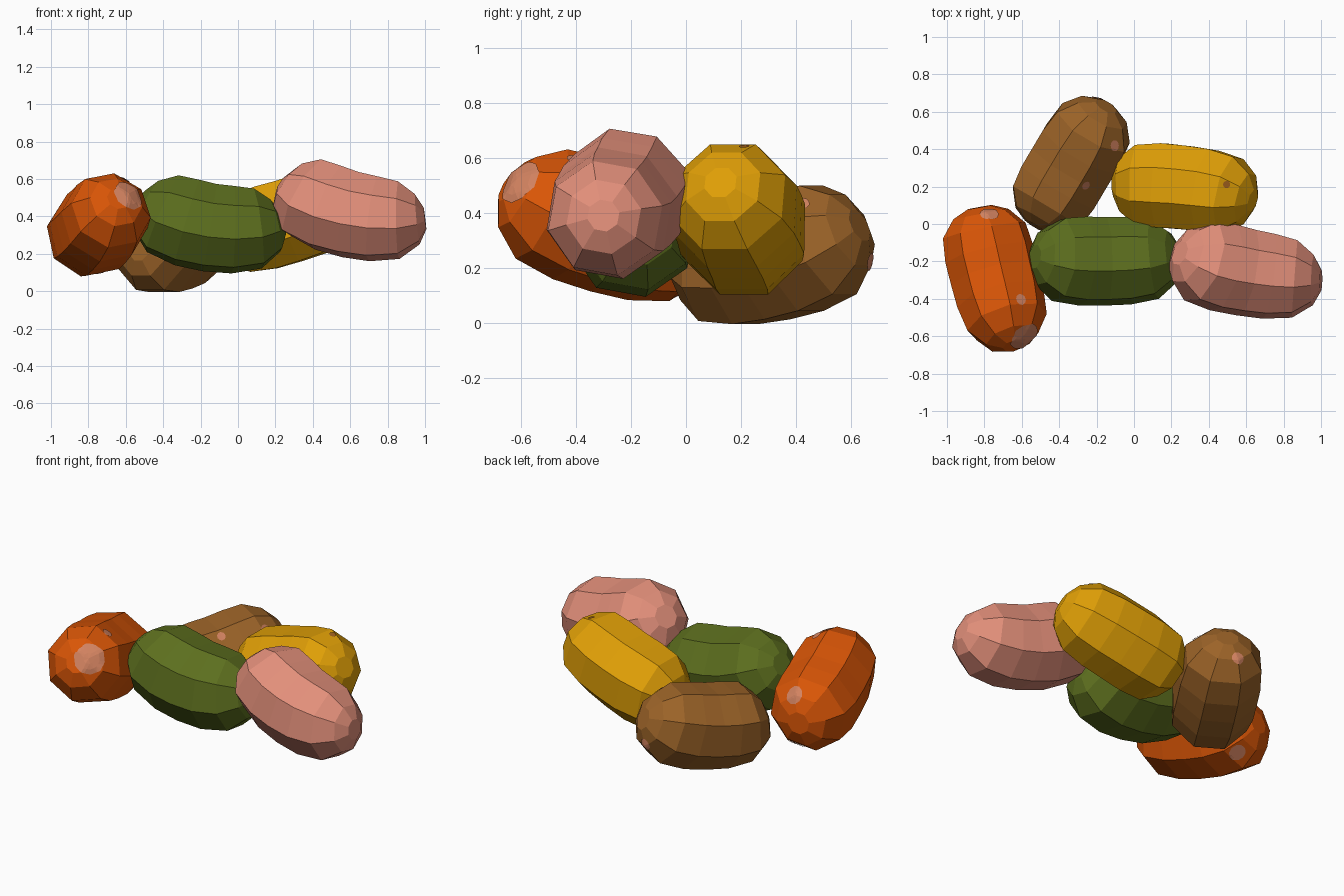
import bpy, bmesh, math
from mathutils import Vector, Matrix
from mathutils.bvhtree import BVHTree

if "Cube" in bpy.data.objects:
    bpy.data.objects.remove(bpy.data.objects["Cube"], do_unlink=True)

SIDES = 8
# position along the bean and ring radius, first half; mirrored for the second
HALF = [(0.0, 0.065), (0.05, 0.15), (0.17, 0.226), (0.34, 0.243)]
PROFILE = HALF + [(0.5, 0.243)] + [(1 - t, r) for t, r in reversed(HALF)]


def material(name, rgb):
    m = bpy.data.materials.new(name)
    m.use_nodes = True
    m.diffuse_color = (*rgb, 1)
    bsdf = m.node_tree.nodes["Principled BSDF"]
    bsdf.inputs["Base Color"].default_value = (*rgb, 1)
    bsdf.inputs["Roughness"].default_value = 0.6
    return m


def add_object(name, bm, mat):
    mesh = bpy.data.meshes.new(name)
    bm.to_mesh(mesh)
    mesh.materials.append(mat)
    ob = bpy.data.objects.new(name, mesh)
    bpy.context.collection.objects.link(ob)
    return ob


def bean(name, start, middle, end, mat, roll=0.0, taper=0.0, spots=(), spot_mat=None):
    """Bent faceted capsule through three points, with thin spots on its skin."""
    a, m, b = Vector(start), Vector(middle), Vector(end)
    ctrl = 2 * m - (a + b) / 2
    bm = bmesh.new()
    rings = []
    for t, r in PROFILE:
        c = a * (1 - t) ** 2 + ctrl * 2 * t * (1 - t) + b * t * t
        along = ((ctrl - a) * (1 - t) + (b - ctrl) * t).normalized()
        side = along.cross(Vector((0, 0, 1))).normalized()
        up = side.cross(along)
        r *= 1 - taper * (t - 0.4)
        ring = []
        for i in range(SIDES):
            ang = 2 * math.pi * (i + 0.5) / SIDES + roll
            ring.append(bm.verts.new(c + r * (side * math.cos(ang) + up * math.sin(ang))))
        rings.append(ring)
    for r0, r1 in zip(rings, rings[1:]):
        for i in range(SIDES):
            j = (i + 1) % SIDES
            bm.faces.new((r0[i], r0[j], r1[j], r1[i]))
    bm.faces.new(rings[0])
    bm.faces.new(rings[-1])
    bmesh.ops.recalc_face_normals(bm, faces=bm.faces)
    add_object(name, bm, mat)

    # spots: small discs laid onto the skin
    tree = BVHTree.FromBMesh(bm)
    for n, (seed, radius) in enumerate(spots):
        p, normal, _, _ = tree.find_nearest(Vector(seed))
        place = Matrix.Translation(p) @ normal.to_track_quat('Z', 'Y').to_matrix().to_4x4()
        disc = bmesh.new()
        bmesh.ops.create_circle(disc, cap_ends=True, cap_tris=True, segments=10,
                                radius=radius, matrix=place)
        bmesh.ops.subdivide_edges(disc, edges=disc.edges[:], cuts=2, use_grid_fill=True)
        for v in disc.verts:
            q, qn, _, _ = tree.find_nearest(v.co)
            v.co = q + qn * 0.005
        disc.normal_update()
        for f in disc.faces:
            if f.normal.dot(normal) < 0:
                f.normal_flip()
        add_object(f"{name}_spot_{n + 1}", disc, spot_mat)
        disc.free()
    bm.free()


orange = material("orange", (0.70, 0.092, 0.002))
green = material("olive green", (0.108, 0.157, 0.013))
yellow = material("golden yellow", (0.74, 0.345, 0.002))
pink = material("salmon pink", (0.76, 0.275, 0.195))
brown = material("brown", (0.33, 0.125, 0.021))
spot = material("pale spot", (0.66, 0.23, 0.12))
rust = material("rust spot", (0.36, 0.12, 0.012))

bean("pink_bean", (0.245, -0.155, 0.575), (0.6, -0.26, 0.41), (1.0, -0.3, 0.39), pink,
     roll=0.18, taper=0.14)
bean("green_bean", (-0.53, -0.175, 0.48), (-0.15, -0.2, 0.34), (0.24, -0.17, 0.36), green,
     roll=0.18, taper=0.06)
bean("yellow_bean", (-0.11, 0.21, 0.285), (0.27, 0.195, 0.375), (0.635, 0.125, 0.51), yellow,
     taper=0.06, spots=[((0.5, 0.21, 0.66), 0.02)], spot_mat=rust)
bean("orange_bean", (-0.825, 0.09, 0.30), (-0.745, -0.28, 0.345), (-0.64, -0.65, 0.495), orange,
     roll=-0.2, taper=0.06,
     spots=[((-0.6, -0.6, 0.51), 0.095), ((-0.78, 0.05, 0.44), 0.055),
            ((-0.6, -0.4, 0.6), 0.03), ((-0.75, 0.0, 0.12), 0.05)], spot_mat=spot)
bean("brown_bean", (-0.53, -0.01, 0.225), (-0.345, 0.3, 0.235), (-0.15, 0.63, 0.355), brown,
     spots=[((-0.08, 0.42, 0.46), 0.03), ((-0.19, 0.68, 0.22), 0.038),
            ((-0.25, 0.2, 0.44), 0.025)], spot_mat=spot)
